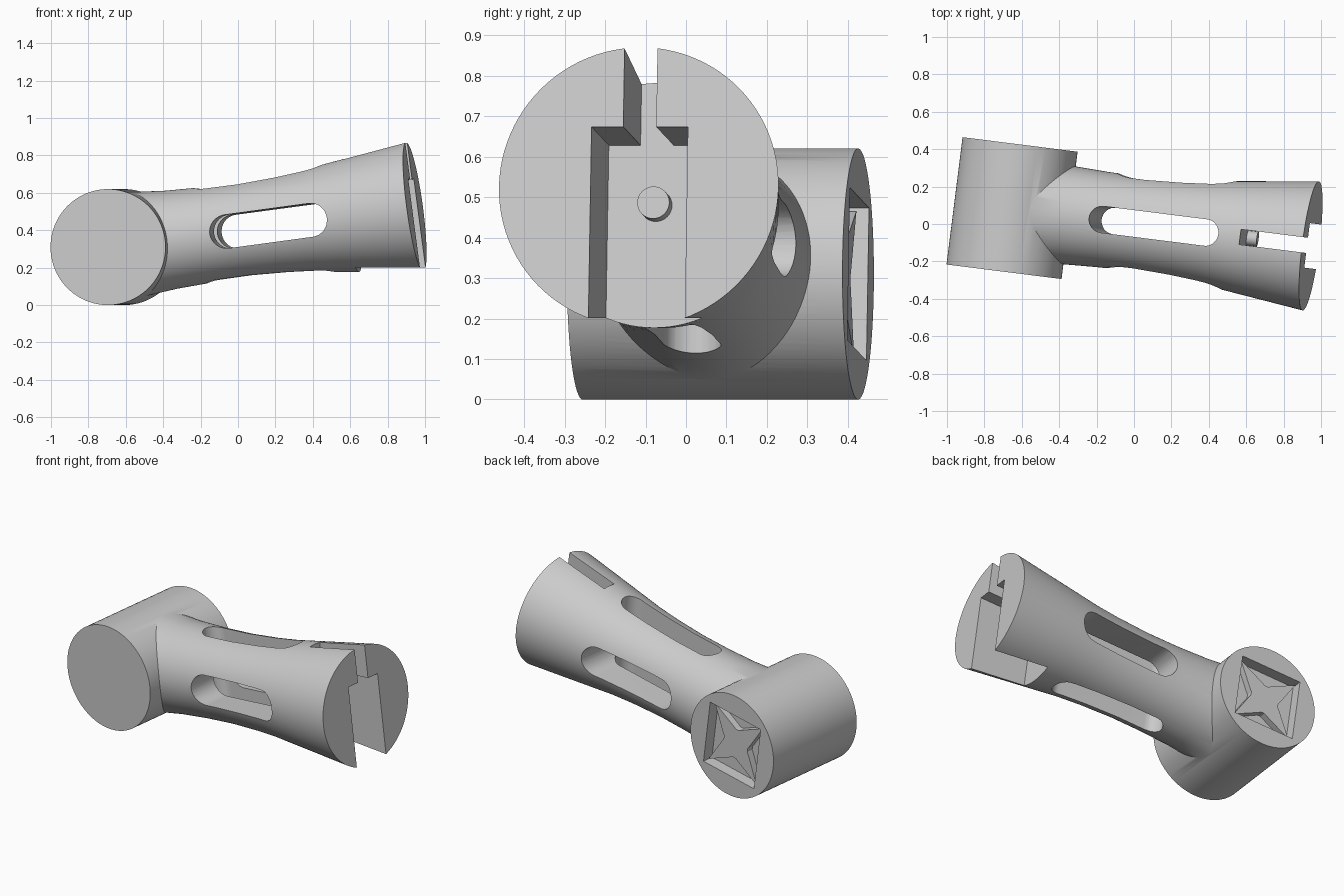
import bpy, bmesh, math
from mathutils import Matrix, Vector

cube = bpy.data.objects.get("Cube")
if cube:
    bpy.data.objects.remove(cube, do_unlink=True)

grey = bpy.data.materials.new("light_grey")
grey.use_nodes = True
COLOUR = (0.6, 0.6, 0.6, 1)
grey.diffuse_color = COLOUR
grey.node_tree.nodes["Principled BSDF"].inputs["Base Color"].default_value = COLOUR


def finish(name, bm):
    bmesh.ops.recalc_face_normals(bm, faces=bm.faces[:])
    mesh = bpy.data.meshes.new(name)
    bm.to_mesh(mesh)
    bm.free()
    mesh.materials.append(grey)
    obj = bpy.data.objects.new(name, mesh)
    bpy.context.collection.objects.link(obj)
    return obj


def prism(name, outline, place, low, high):
    """Extrude a 2D outline; place(a, b, depth) gives the 3D point."""
    bm = bmesh.new()
    ends = [[bm.verts.new(place(a, b, d)) for a, b in outline] for d in (low, high)]
    for ring in ends:
        bm.faces.new(ring)
    n = len(outline)
    for i in range(n):
        j = (i + 1) % n
        bm.faces.new((ends[0][i], ends[0][j], ends[1][j], ends[1][i]))
    return finish(name, bm)


def lathe_x(name, profile, sides):
    """Capped solid of revolution about x from (x, radius) points."""
    bm = bmesh.new()
    rings = [[bm.verts.new((x, r * math.cos(t), r * math.sin(t)))
              for t in (math.tau * k / sides for k in range(sides))] for x, r in profile]
    for a, b in zip(rings, rings[1:]):
        for i in range(sides):
            j = (i + 1) % sides
            bm.faces.new((a[i], a[j], b[j], b[i]))
    bm.faces.new(rings[0])
    bm.faces.new(rings[-1])
    return finish(name, bm)


def combine(target, other, operation):
    mod = target.modifiers.new("join", "BOOLEAN")
    mod.operation = operation
    mod.solver = "EXACT"
    mod.object = other
    bpy.context.view_layer.update()
    result = target.evaluated_get(bpy.context.evaluated_depsgraph_get())
    mesh = bpy.data.meshes.new_from_object(result)
    target.modifiers.clear()
    target.data = mesh
    bpy.data.objects.remove(other, do_unlink=True)


def circle(r, sides):
    return [(r * math.cos(math.tau * k / sides), r * math.sin(math.tau * k / sides))
            for k in range(sides)]


def stadium(start, end, r, steps=16):
    pts = []
    for centre, turn in ((end - r, -0.5), (start + r, 0.5)):
        for k in range(steps + 1):
            t = math.pi * (turn + k / steps)
            pts.append((centre + r * math.cos(t), r * math.sin(t)))
    return pts


def rect(a0, a1, b0, b1):
    return [(a0, b0), (a1, b0), (a1, b1), (a0, b1)]


def along_x(a, b, d):
    return Vector((d, a, b))


def along_y(a, b, d):
    return Vector((a, d, b))


def along_z(a, b, d):
    return Vector((a, b, d))


# Cross cylinder joined to the flared arm
HEAD_R, HEAD_HALF, LENGTH = 0.31, 0.343, 1.624
body = lathe_x("flared_arm_with_head", [
    (0, 0.285), (0.13, 0.28), (0.3, 0.264), (0.5, 0.256), (0.7, 0.255), (0.9, 0.264),
    (1.05, 0.276), (1.2, 0.295), (1.4, 0.32), (LENGTH, 0.348)], 96)
head = prism("head", circle(HEAD_R, 96), along_y, -HEAD_HALF, HEAD_HALF)
combine(body, head, "UNION")

# Two crossing rounded slots through the arm
combine(body, prism("side_slot", stadium(0.542, 1.183, 0.09), along_y, -1, 1), "DIFFERENCE")
combine(body, prism("top_slot", stadium(0.453, 1.16, 0.071), along_z, -1, 1), "DIFFERENCE")

# Stepped slot in the arm end, with a small peg on its back wall
stepped = [(-0.12, -0.6), (0.12, -0.6), (0.12, 0.15), (0.041, 0.15),
           (0.041, 0.6), (-0.041, 0.6), (-0.041, 0.15), (-0.12, 0.15)]
combine(body, prism("end_slot", stepped, along_x, 1.28, 2), "DIFFERENCE")
combine(body, prism("peg", circle(0.04, 32), along_x, 1.25, 1.335), "UNION")

# Square recess in the rear of the head, with a four-pointed star inside
combine(body, prism("recess", rect(-0.19, 0.19, -0.19, 0.19), along_y,
                    HEAD_HALF - 0.07, 1), "DIFFERENCE")
star = []
for q in range(4):
    for angle, r in ((0, 0.255), (27, 0.108), (38, 0.09), (52, 0.09), (63, 0.108)):
        t = math.radians(45 + 90 * q + angle)
        star.append((r * math.cos(t), r * math.sin(t)))
combine(body, prism("star", star, along_y, HEAD_HALF - 0.1, HEAD_HALF - 0.03), "UNION")

# Tilt into the resting pose
pose = (Matrix.Translation((-0.652, 0.085, 0.31))
        @ Matrix.Rotation(math.radians(-7.2), 4, "Z")
        @ Matrix.Rotation(math.radians(-7.6), 4, "Y"))
body.data.transform(pose)

bpy.ops.object.select_all(action="DESELECT")
body.select_set(True)
bpy.context.view_layer.objects.active = body
bpy.ops.object.shade_smooth_by_angle(angle=math.radians(30))
